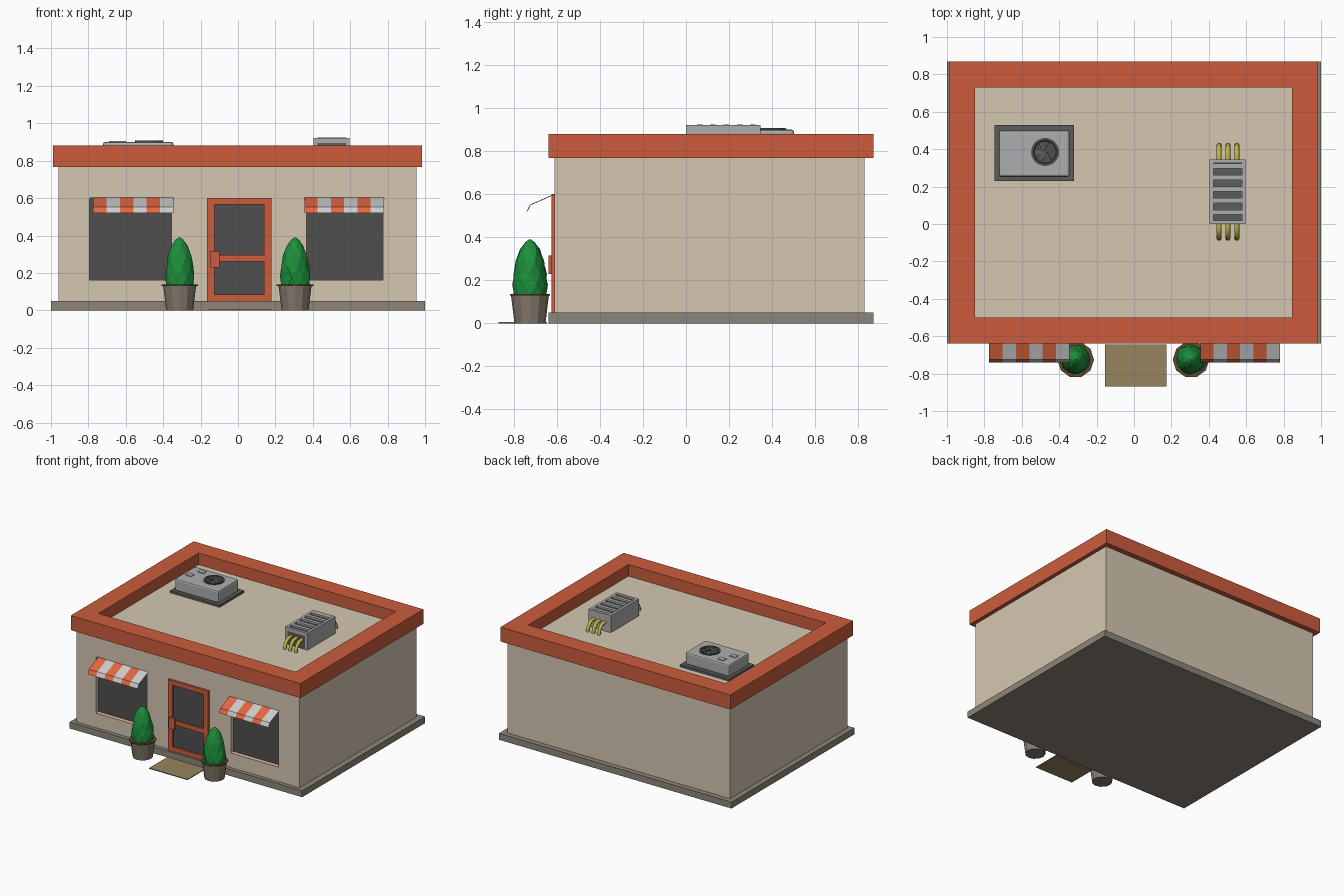
import bpy, bmesh, math, random
from mathutils import Matrix, Vector

if "Cube" in bpy.data.objects:
    bpy.data.objects.remove(bpy.data.objects["Cube"])

random.seed(4)


def material(name, r, g, b):
    m = bpy.data.materials.new(name)
    m.diffuse_color = tuple((c / 255) ** 2.2 for c in (r, g, b)) + (1,)
    m.use_nodes = True
    m.node_tree.nodes["Principled BSDF"].inputs["Base Color"].default_value = m.diffuse_color
    return m


CREAM = material("cream", 212, 198, 176)
ORANGE = material("orange", 203, 93, 64)
BASE = material("stone", 140, 132, 120)
GLASS = material("dark", 80, 80, 80)
STRIPE = material("stripe_orange", 226, 103, 68)
WHITE = material("stripe_grey", 198, 198, 198)
LIGHT = material("metal", 172, 172, 174)
DARK = material("dark_metal", 92, 92, 94)
YELLOW = material("yellow", 190, 182, 72)
GREEN = material("green", 34, 142, 62)
POT = material("pot", 132, 120, 108)
SOIL = material("rim_brown", 98, 72, 54)
MAT = material("mat", 150, 132, 96)
PEACH = material("peach", 226, 186, 160)


def finish(name, bm, mat):
    bmesh.ops.recalc_face_normals(bm, faces=bm.faces)
    me = bpy.data.meshes.new(name)
    bm.to_mesh(me)
    bm.free()
    ob = bpy.data.objects.new(name, me)
    bpy.context.collection.objects.link(ob)
    if mat:
        me.materials.append(mat)
    return ob


def boxes(name, mat, *bounds, bevel=0):
    """One object made of boxes (x0, x1, y0, y1, z0, z1)."""
    bm = bmesh.new()
    for x0, x1, y0, y1, z0, z1 in bounds:
        mtx = Matrix.Translation(((x0 + x1) / 2, (y0 + y1) / 2, (z0 + z1) / 2))
        bmesh.ops.create_cube(bm, size=1, matrix=mtx @ Matrix.Diagonal((x1 - x0, y1 - y0, z1 - z0, 1)))
    ob = finish(name, bm, mat)
    if bevel:
        mod = ob.modifiers.new("bevel", 'BEVEL')
        mod.width, mod.segments = bevel, 2
    return ob


def lathe(name, mat, profile, cx, cy, sides, jitter=0):
    """Revolve (radius, z) points round a vertical axis."""
    bm = bmesh.new()
    rings = []
    for i, (r, z) in enumerate(profile):
        ring = []
        for k in range(sides):
            a = 2 * math.pi * (k + 0.5 * (i % 2 if jitter else 0)) / sides
            rr = r * (1 + random.uniform(-jitter, jitter))
            ring.append(bm.verts.new((cx + rr * math.cos(a), cy + rr * math.sin(a), z)))
        rings.append(ring)
    for i, (a, b) in enumerate(zip(rings, rings[1:])):
        for k in range(sides):
            n = (k + 1) % sides
            if not jitter:
                bm.faces.new((a[k], a[n], b[n], b[k]))
            elif i % 2 == 0:
                bm.faces.new((a[k], a[n], b[k]))
                bm.faces.new((a[n], b[n], b[k]))
            else:
                bm.faces.new((a[k], b[n], b[k]))
                bm.faces.new((a[k], a[n], b[n]))
    bm.faces.new(rings[0])
    bm.faces.new(rings[-1])
    return finish(name, bm, mat)


# Building: plinth, walls with recessed windows, parapet
boxes("plinth", BASE, (-1, 1, -0.64, 0.87, 0, 0.05))
walls = boxes("walls", CREAM, (-0.96, 0.955, -0.61, 0.83, 0.05, 0.79))
WINDOWS = {"left": (-0.795, -0.355), "right": (0.365, 0.775)}
cutter = boxes("window_cutter", None, *[(a, b, -0.7, -0.57, 0.16, 0.6) for a, b in WINDOWS.values()])
cutter.hide_render = True
cutter.hide_viewport = True
cut = walls.modifiers.new("windows", 'BOOLEAN')
cut.object, cut.solver = cutter, 'EXACT'

bm = bmesh.new()
loops = []
outer, inner = (-0.99, 0.985, -0.64, 0.87), (-0.85, 0.845, -0.5, 0.73)
for (x0, x1, y0, y1), z in ((outer, 0.767), (outer, 0.88), (inner, 0.88), (inner, 0.767)):
    loops.append([bm.verts.new((x, y, z)) for x, y in ((x0, y0), (x1, y0), (x1, y1), (x0, y1))])
for i in range(4):
    a, b = loops[i], loops[(i + 1) % 4]
    for k in range(4):
        bm.faces.new((a[k], a[(k + 1) % 4], b[(k + 1) % 4], b[k]))
finish("parapet", bm, ORANGE)

# Windows with glass, sill and striped awning
for side, (a, b) in WINDOWS.items():
    boxes(side + "_glass", GLASS, (a, b, -0.578, -0.565, 0.16, 0.6))
    boxes(side + "_window_sill", PEACH, (a, b, -0.611, -0.578, 0.155, 0.163))
    start, width = (-0.775, 0.43) if side == "left" else (0.355, 0.425)
    for tag, mat, first in (("orange", STRIPE, 0), ("grey", WHITE, 1)):
        bm = bmesh.new()
        for s in range(first, 6, 2):
            rows = [[bm.verts.new((start + width * t / 6, y, z)) for t in (s, s + 1)]
                    for y, z in ((-0.61, 0.602), (-0.724, 0.552), (-0.741, 0.521))]
            for p, q in zip(rows, rows[1:]):
                bm.faces.new((p[0], p[1], q[1], q[0]))
        awning = finish(f"{side}_awning_{tag}", bm, mat)
        mod = awning.modifiers.new("thickness", 'SOLIDIFY')
        mod.thickness = 0.004

# Door
F, B = -0.626, -0.605
boxes("door_frame", ORANGE,
      (-0.165, -0.125, F, B, 0.05, 0.6), (0.14, 0.18, F, B, 0.05, 0.6),
      (-0.125, 0.14, F, B, 0.565, 0.6), (-0.125, 0.14, F, B, 0.26, 0.295),
      (-0.125, 0.14, F, B, 0.05, 0.085))
boxes("door_glass", GLASS, (-0.125, 0.14, -0.614, B, 0.085, 0.565))
boxes("door_handle", ORANGE, (-0.15, -0.1, -0.64, F, 0.23, 0.315))
boxes("doormat", MAT, (-0.155, 0.175, -0.87, -0.645, 0, 0.006))

# Potted shrubs
for side, x in (("left", -0.312), ("right", 0.305)):
    lathe(side + "_pot", POT, [(0.072, 0), (0.088, 0.13)], x, -0.725, 12)
    lathe(side + "_pot_rim", SOIL, [(0.098, 0.129), (0.098, 0.137)], x, -0.725, 10)
    lathe(side + "_shrub", GREEN,
          [(0.076, 0.132), (0.08, 0.18), (0.076, 0.23), (0.064, 0.29), (0.045, 0.345),
           (0.022, 0.377), (0.004, 0.39)], x, -0.725, 9, 0.06)

# Rooftop fan unit
boxes("fan_unit_tray", DARK, (-0.745, -0.32, 0.23, 0.53, 0.788, 0.808))
boxes("fan_unit_body", LIGHT, (-0.722, -0.345, 0.252, 0.502, 0.805, 0.9), bevel=0.012)
lathe("fan_unit_grille", GLASS, [(0.075, 0.895), (0.075, 0.907), (0.062, 0.907), (0.058, 0.902)],
      -0.475, 0.385, 24)
boxes("fan_unit_panels", LIGHT, (-0.65, -0.6, 0.43, 0.47, 0.898, 0.905),
      (-0.69, -0.64, 0.34, 0.38, 0.898, 0.905))
bm = bmesh.new()
for i in range(6):
    mtx = Matrix.Translation((-0.475, 0.385, 0.904)) @ Matrix.Rotation(i * math.pi / 3, 4, 'Z') \
        @ Matrix.Translation((0.032, 0, 0)) @ Matrix.Rotation(0.3, 4, 'X')
    bmesh.ops.create_cube(bm, size=1, matrix=mtx @ Matrix.Diagonal((0.05, 0.016, 0.003, 1)))
finish("fan_blades", bm, DARK)

# Rooftop vent unit: dark core, light frame and slats
boxes("vent_unit_core", DARK, (0.407, 0.593, 0.002, 0.343, 0.788, 0.91))
slats = [(0.425, 0.578, 0.05 + i * 0.062, 0.076 + i * 0.062, 0.905, 0.924) for i in range(5)]
boxes("vent_unit_frame", LIGHT, (0.405, 0.425, 0, 0.345, 0.79, 0.922),
      (0.578, 0.597, 0, 0.345, 0.79, 0.922), (0.425, 0.578, 0.325, 0.345, 0.79, 0.922),
      (0.425, 0.578, 0, 0.02, 0.895, 0.922), *slats)

# Bent pipes at both ends of the vent unit
for end, y0, d in (("front", 0.01, -1), ("back", 0.335, 1)):
    curve = bpy.data.curves.new(end + "_pipes", 'CURVE')
    curve.dimensions = '3D'
    curve.bevel_depth, curve.bevel_resolution, curve.use_fill_caps = 0.013, 2, True
    for x in (0.455, 0.502, 0.55):
        pts = [(x, y0, 0.86)] + [(x, y0 + d * (0.025 + 0.06 * math.sin(t)), 0.79 + 0.07 * math.cos(t))
                                 for t in (i * math.pi / 10 for i in range(6))]
        sp = curve.splines.new('POLY')
        sp.points.add(len(pts) - 1)
        for p, co in zip(sp.points, pts):
            p.co = (*co, 1)
    curve.materials.append(YELLOW)
    bpy.context.collection.objects.link(bpy.data.objects.new(end + "_pipes", curve))
